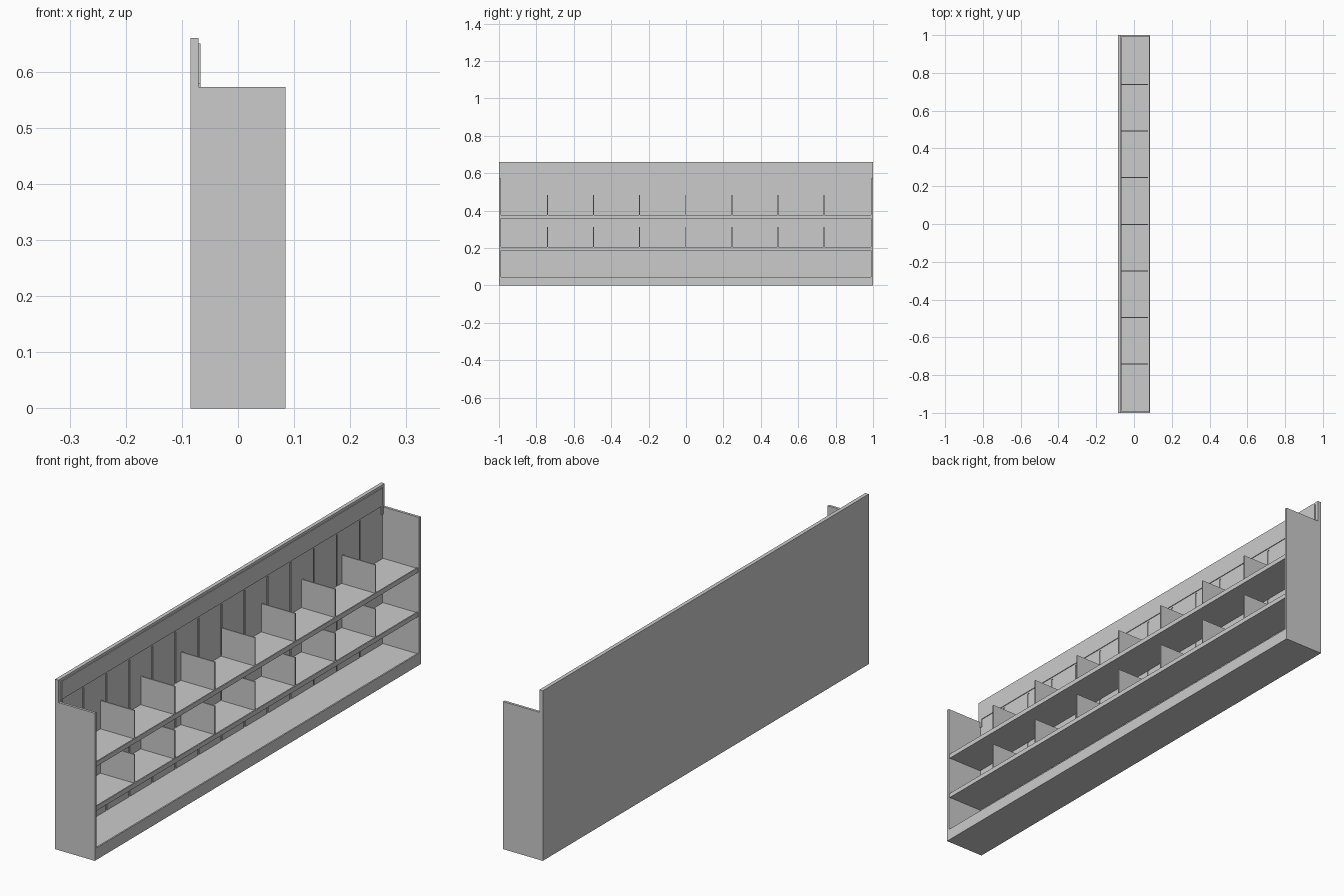
import bpy

if "Cube" in bpy.data.objects:
    bpy.data.objects.remove(bpy.data.objects["Cube"])


def box(name, x, y, z):
    """Axis-aligned box given as (min, max) ranges."""
    bpy.ops.mesh.primitive_cube_add(
        size=1, location=[(r[0] + r[1]) / 2 for r in (x, y, z)])
    ob = bpy.context.object
    ob.name = name
    ob.scale = [r[1] - r[0] for r in (x, y, z)]
    bpy.ops.object.transform_apply(location=False, rotation=False, scale=True)
    return ob


BACK, FRONT, INNER = -0.085, 0.085, 0.99

# Back board with a slightly raised header
box("back_board", (BACK, -0.073), (-1, 1), (0, 0.66))
box("header_backing", (-0.073, -0.07), (-1, 1), (0.573, 0.66))
box("header_panel", (-0.07, -0.067), (-0.985, 0.985), (0.58, 0.65))

# Vertical planks lining the back, separated by narrow grooves
count = 14
pitch = 2 * INNER / count
for i in range(count):
    y = -INNER + i * pitch
    box(f"back_plank_{i + 1}", (-0.073, -0.07),
        (y + 0.004, y + pitch - 0.004), (0.04, 0.573))

# End panels and the small header brackets
for side, s in (("left", -1), ("right", 1)):
    box(f"end_panel_{side}", (BACK, FRONT), sorted((s * INNER, s)), (0, 0.573))
    box(f"header_bracket_{side}", (-0.07, -0.067),
        sorted((s * 0.978, s * 0.988)), (0.547, 0.58))

# Plinth with floor
box("plinth", (-0.073, FRONT), (-INNER, INNER), (0, 0.042))
box("plinth_lip", (0.079, FRONT), (-INNER, INNER), (0.042, 0.046))

# Two shelves with front lips and upright dividers
for name, bottom, top, div_top in (("lower", 0.188, 0.203, 0.312),
                                   ("upper", 0.360, 0.375, 0.483)):
    box(f"{name}_shelf", (-0.072, 0.08), (-INNER, INNER), (bottom, top - 0.002))
    box(f"{name}_shelf_lip", (0.076, 0.081), (-INNER, INNER), (bottom - 0.001, top + 0.002))
    for i in range(7):
        y = -0.741 + i * 0.2465
        box(f"{name}_divider_{i + 1}", (-0.069, 0.075),
            (y - 0.0025, y + 0.0025), (top - 0.003, div_top))
